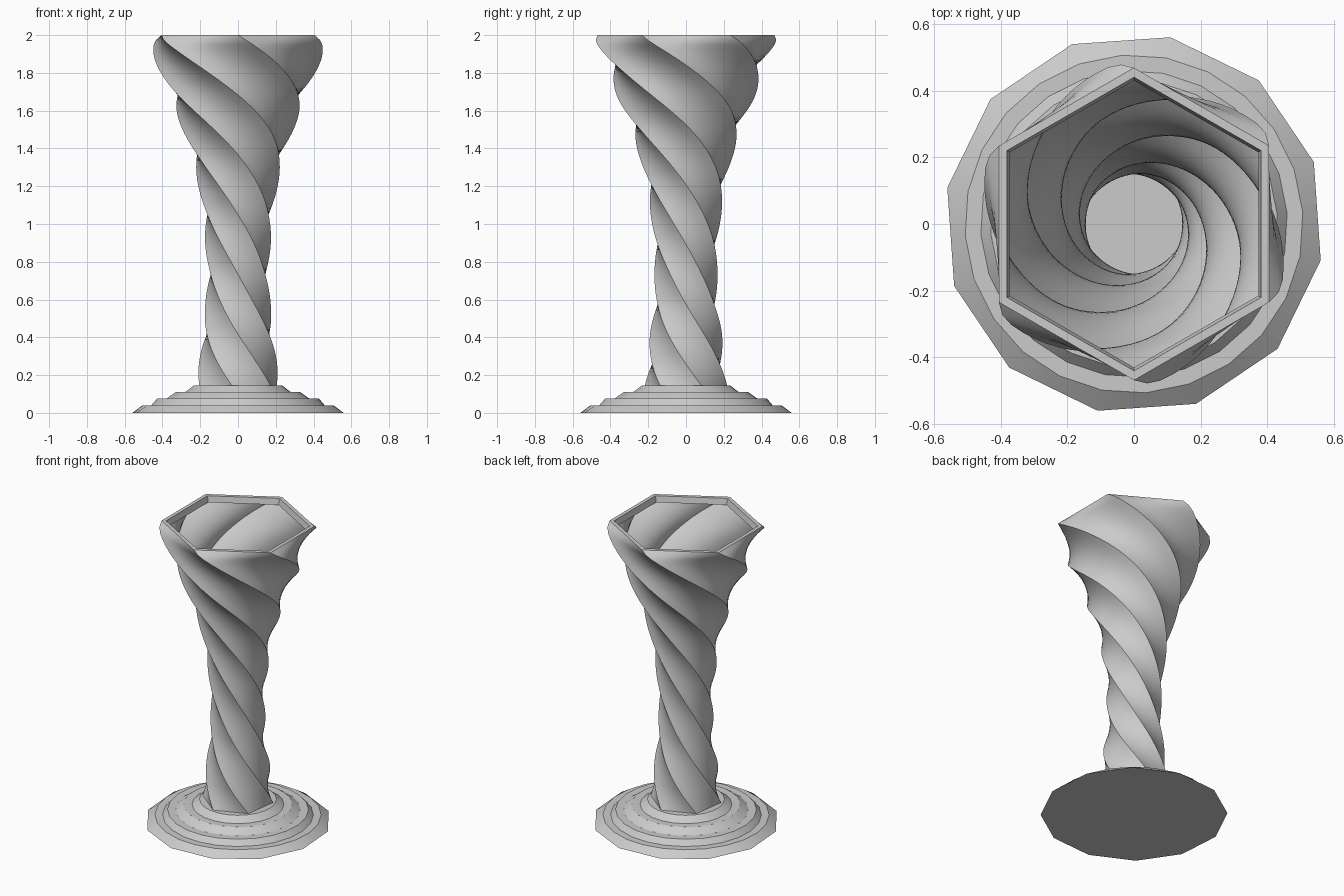
import bpy, bmesh
from math import sin, cos, pi, radians

cube = bpy.data.objects.get("Cube")
if cube:
    bpy.data.objects.remove(cube)

grey = bpy.data.materials.new("plain grey")
grey.use_nodes = True
COLOUR = (0.6, 0.6, 0.6, 1)
grey.diffuse_color = COLOUR
grey.node_tree.nodes["Principled BSDF"].inputs["Base Color"].default_value = COLOUR


def polygon_ring(radius, z, sides, per_side, turn):
    """Points around a regular polygon, each side split evenly."""
    points = []
    for i in range(sides):
        a, b = (turn + 2 * pi * k / sides for k in (i, i + 1))
        for j in range(per_side):
            t = j / per_side
            points.append((radius * (cos(a) * (1 - t) + cos(b) * t),
                           radius * (sin(a) * (1 - t) + sin(b) * t), z))
    return points


def loft(name, rings, caps=False, angle=30):
    """Skin a list of equal rings."""
    bm = bmesh.new()
    loops = [[bm.verts.new(p) for p in ring] for ring in rings]
    for low, high in zip(loops, loops[1:]):
        n = len(low)
        for i in range(n):
            j = (i + 1) % n
            bm.faces.new((low[i], low[j], high[j], high[i]))
    if caps:
        bm.faces.new(loops[0][::-1])
        bm.faces.new(loops[-1])
    mesh = bpy.data.meshes.new(name)
    bm.to_mesh(mesh)
    bm.free()
    mesh.materials.append(grey)
    obj = bpy.data.objects.new(name, mesh)
    bpy.context.collection.objects.link(obj)
    bpy.ops.object.select_all(action='DESELECT')
    obj.select_set(True)
    bpy.context.view_layer.objects.active = obj
    bpy.ops.object.shade_smooth_by_angle(angle=radians(angle))
    return obj


def smooth_radius(profile, z):
    """Catmull-Rom interpolation through (height, radius) points."""
    last = len(profile) - 1
    i = max(k for k in range(last) if profile[k][0] <= z or k == 0)
    p = [profile[min(max(k, 0), last)] for k in range(i - 1, i + 3)]
    h = p[2][0] - p[1][0]
    t = (z - p[1][0]) / h
    m1 = (p[2][1] - p[0][1]) / (p[2][0] - p[0][0]) * h
    m2 = (p[3][1] - p[1][1]) / (p[3][0] - p[1][0]) * h
    return ((2 * t**3 - 3 * t**2 + 1) * p[1][1] + (t**3 - 2 * t**2 + t) * m1
            + (3 * t**2 - 2 * t**3) * p[2][1] + (t**3 - t**2) * m2)


# Stepped foot: twelve-sided skirt rising into rounder tiers
foot_turn = radians(19)
foot_rings = [polygon_ring(0.57, 0, 12, 2, foot_turn)]
for radius, z in [(0.507, 0.04), (0.46, 0.04), (0.43, 0.075), (0.38, 0.075),
                  (0.33, 0.11), (0.28, 0.11), (0.235, 0.145)]:
    foot_rings.append(polygon_ring(radius, z, 24, 1, foot_turn))
loft("stepped_foot", foot_rings, caps=True, angle=20)

# Twisted hexagonal body, one full turn from foot to rim
PROFILE = [(0.1, 0.225), (0.26, 0.207), (0.42, 0.19), (0.58, 0.173),
           (0.75, 0.167), (0.9, 0.174), (1.05, 0.187), (1.2, 0.21),
           (1.35, 0.245), (1.5, 0.295), (1.65, 0.355), (1.8, 0.412),
           (1.93, 0.468), (1.97, 0.48), (2.0, 0.468)]
BOTTOM, TOP, STEPS = 0.1, 2.0, 76


def body_turn(z):
    return radians(30) + 2 * pi * (TOP - z) / (TOP - BOTTOM)


body_rings = []
for s in range(STEPS + 1):
    z = BOTTOM + (TOP - BOTTOM) * s / STEPS
    body_rings.append(polygon_ring(smooth_radius(PROFILE, z), z, 6, 6, body_turn(z)))
loft("twisted_body", body_rings)

# Thin rim turned in at the mouth
rim = [(0.468, 2.0), (0.44, 2.0), (0.43, 1.96)]
loft("rim_lip", [polygon_ring(r, z, 6, 6, body_turn(TOP)) for r, z in rim])
